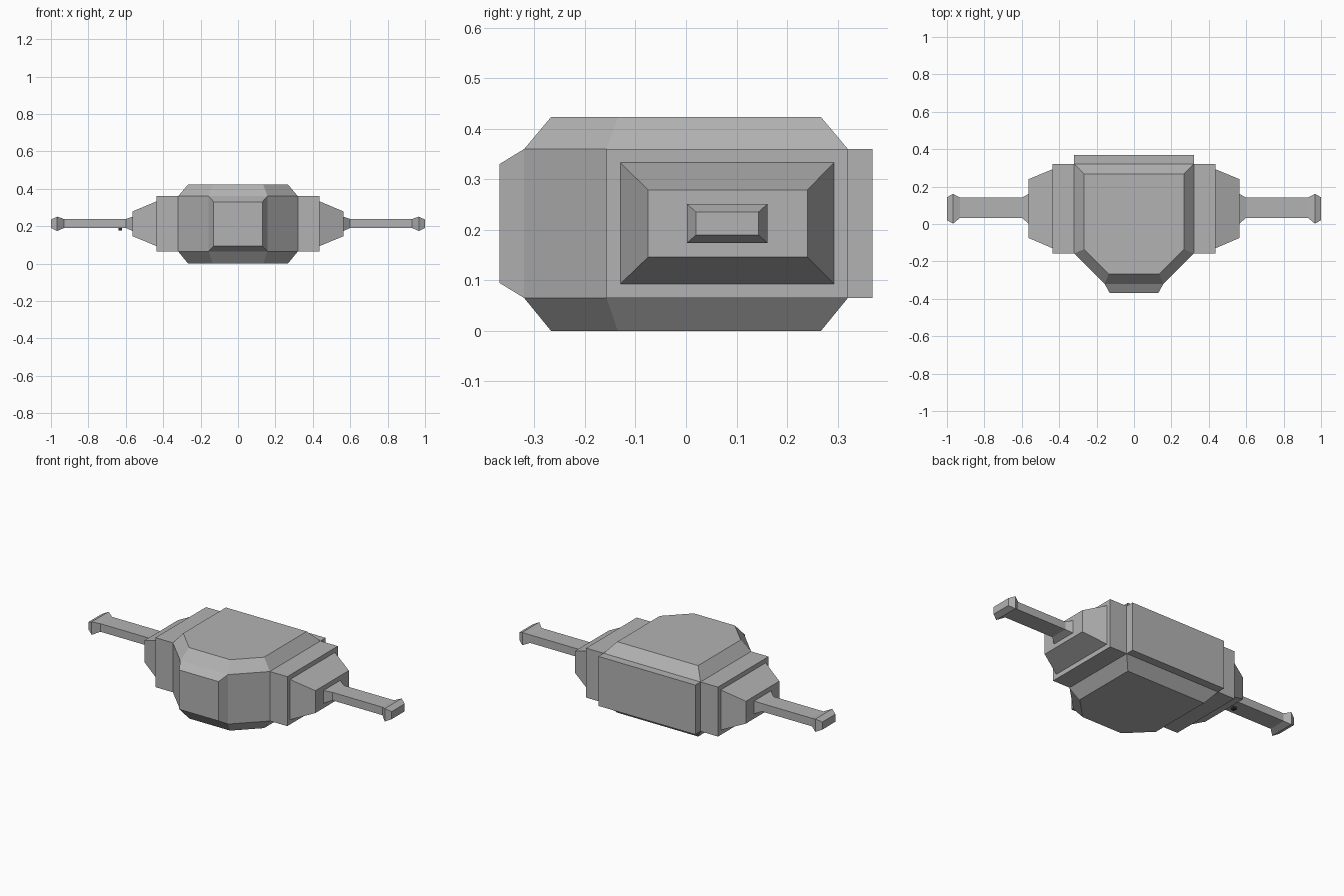
import bpy, bmesh

if "Cube" in bpy.data.objects:
    bpy.data.objects.remove(bpy.data.objects["Cube"])

Z0, Z1, Z2, Z3 = 0.0, 0.065, 0.36, 0.423


def paint(name, v):
    mat = bpy.data.materials.new(name)
    mat.diffuse_color = (v, v, v, 1)
    mat.use_nodes = True
    mat.node_tree.nodes["Principled BSDF"].inputs["Base Color"].default_value = mat.diffuse_color
    return mat


GREY = paint("mid_grey", 0.45)
DARK = paint("dark_grey", 0.03)


def loft(name, rings, mat=GREY):
    """Skin a closed, capped solid through matching point rings."""
    bm = bmesh.new()
    loops = [[bm.verts.new(p) for p in ring] for ring in rings]
    n = len(loops[0])
    for a, b in zip(loops, loops[1:]):
        for i in range(n):
            j = (i + 1) % n
            bm.faces.new((a[i], a[j], b[j], b[i]))
    bm.faces.new(loops[0])
    bm.faces.new(loops[-1])
    bmesh.ops.recalc_face_normals(bm, faces=bm.faces)
    mesh = bpy.data.meshes.new(name)
    bm.to_mesh(mesh)
    bm.free()
    mesh.materials.append(mat)
    obj = bpy.data.objects.new(name, mesh)
    bpy.context.collection.objects.link(obj)
    return obj


def rect_x(x, y0, y1, z0, z1):
    return [(x, y0, z0), (x, y1, z0), (x, y1, z1), (x, y0, z1)]


def rect_y(y, w, z0, z1):
    return [(-w, y, z0), (w, y, z0), (w, y, z1), (-w, y, z1)]


# Main hull: six-sided plan with bevelled top and bottom
wide = [(-.32, .32), (-.32, -.157), (-.157, -.32), (.157, -.32), (.32, -.157), (.32, .32)]
inset = [(-.267, .267), (-.267, -.135), (-.135, -.267), (.135, -.267), (.267, -.135), (.267, .267)]
loft("main_hull", [[(x, y, z) for x, y in plan] for plan, z in
                   ((inset, Z0), (wide, Z1), (wide, Z2), (inset, Z3))])

# Tapered nose and flat rear plate
loft("nose", [rect_y(-.32, .157, Z1, Z2), rect_y(-.369, .13, .095, .33)])
loft("rear_plate", [rect_y(.32, .32, Z1, Z2), rect_y(.369, .32, Z1, Z2)])

# Side blocks, tapered shoulders and flared arms, mirrored left and right
for side, s in (("right", 1), ("left", -1)):
    loft(side + "_block", [rect_x(s * x, -.157, .32, Z1, Z2) for x in (.32, .435)])
    loft(side + "_shoulder", [rect_x(s * .435, -.13, .293, .093, .333),
                              rect_x(s * .563, -.075, .24, .146, .279)])
    big, small, tip = (.002, .161, .174, .251), (.033, .141, .19, .238), (.02, .143, .19, .235)
    loft(side + "_arm", [rect_x(s * x, *r) for x, r in
                         ((.563, big), (.60, small), (.93, small), (.967, big), (1.0, tip))])

# Tiny dark stud under the left arm
loft("stud", [rect_x(x, .07, .092, .176, .192) for x in (-.64, -.62)], DARK)
